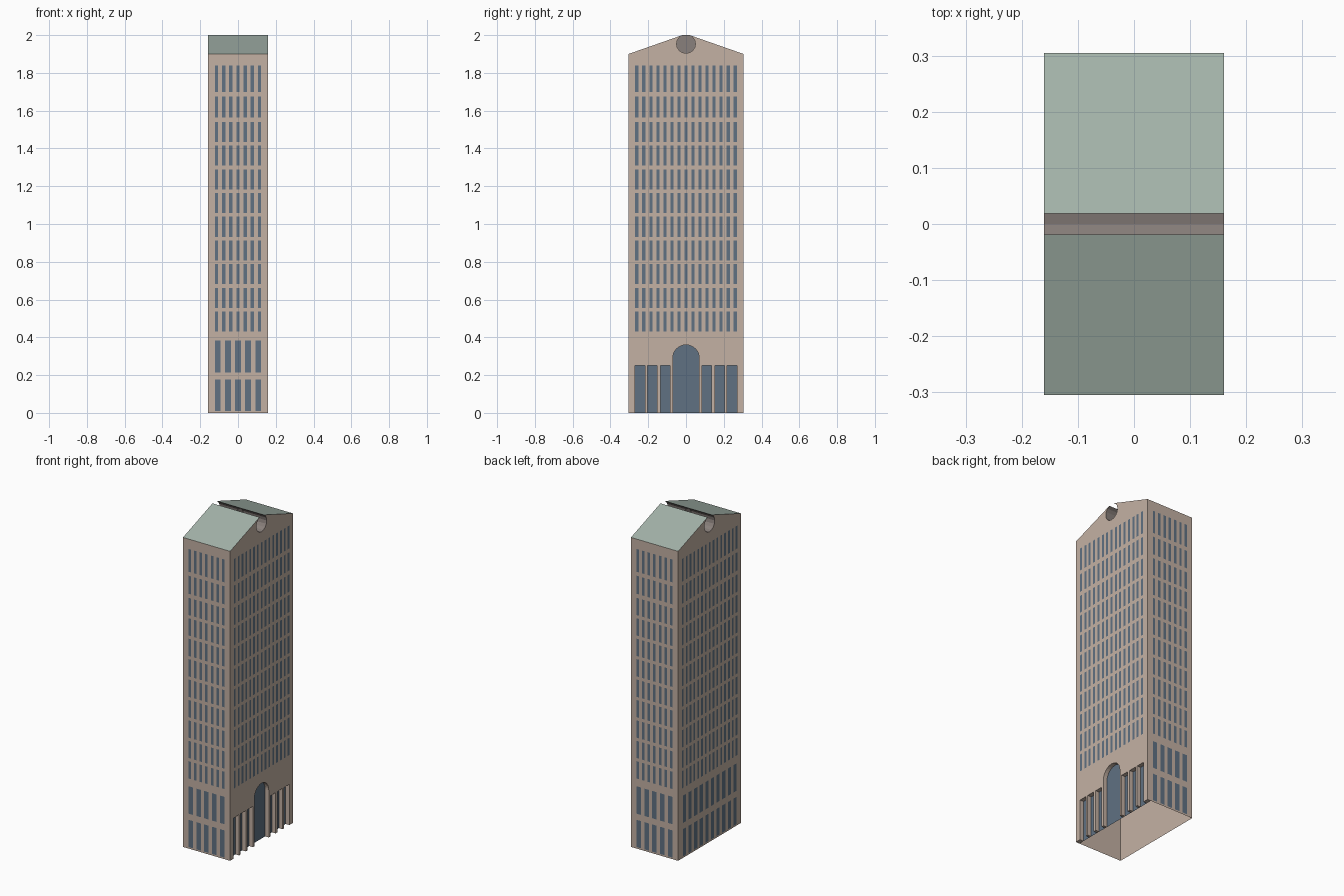
import bpy, math

if "Cube" in bpy.data.objects:
    bpy.data.objects.remove(bpy.data.objects["Cube"])

W, D = 0.16, 0.305          # half width (x), half depth (y)
BASE, EAVE, TOP = 0.41, 1.90, 2.0
INNER = 0.135               # recessed entrance wall


def material(name, rgb):
    m = bpy.data.materials.new(name)
    m.diffuse_color = (*rgb, 1)
    m.use_nodes = True
    m.node_tree.nodes["Principled BSDF"].inputs["Base Color"].default_value = m.diffuse_color
    return m


STONE = material("stone", (0.55, 0.44, 0.37))
GLASS = material("glass", (0.115, 0.165, 0.225))
COPPER = material("copper", (0.37, 0.45, 0.40))
SHADE = material("groove_grey", (0.25, 0.215, 0.20))


def make(name, verts, faces, mats, slots=None):
    me = bpy.data.meshes.new(name)
    me.from_pydata(verts, [], faces)
    for m in mats:
        me.materials.append(m)
    if slots:
        for p, s in zip(me.polygons, slots):
            p.material_index = s
    ob = bpy.data.objects.new(name, me)
    bpy.context.collection.objects.link(ob)
    return ob


def extrude_x(name, prof, x0, x1, mats, slots, skip=()):
    """Extrude a clockwise (y, z) outline along x; slots: caps, then one per side."""
    n = len(prof)
    verts = [(x, y, z) for x in (x0, x1) for y, z in prof]
    faces, use = [list(range(n)), list(range(2 * n - 1, n - 1, -1))], [0, 0]
    for i in range(n):
        if i not in skip:
            j = (i + 1) % n
            faces.append([i, n + i, n + j, j])
            use.append(slots[i])
    return make(name, verts, faces, mats, use)


# tower with gabled roof and round groove along the ridge
R = 0.05
ZC = TOP - R * math.cos(math.pi / 8)
arc = [(R * math.sin(a), ZC + R * math.cos(a))
       for a in (-math.pi / 8 * k for k in range(1, 16))]
prof = [(-D, BASE), (-D, EAVE)] + arc + [(D, EAVE), (D, BASE)]
slots = [0, 1] + [2] * 14 + [1, 0, 0]
extrude_x("tower", prof, -W, W, [STONE, COPPER, SHADE], slots, skip=(len(prof) - 1,))

# disc closing the groove halfway
make("groove_disc", [(0, y, z) for y, z in arc], [list(range(len(arc)))], [SHADE])

# base walls, open below, with glazed wall behind the entrance screen
ring = [(-W, -D), (INNER, -D), (INNER, D), (-W, D)]
make("base_walls", [(x, y, z) for z in (0, BASE) for x, y in ring],
     [[i, (i + 1) % 4, 4 + (i + 1) % 4, 4 + i] for i in range(4)],
     [STONE, GLASS], [0, 1, 0, 0])


# entrance screen with arch and six side openings
def slot(y0, y1, h=0.25):
    return [(y1, 0), (y1, h), (y0, h), (y0, 0)]


sides = [(0.085, 0.136), (0.153, 0.204), (0.218, 0.27)]
arch = [(0.07, 0)] + [(0.07 * math.cos(math.pi * k / 16), 0.29 + 0.07 * math.sin(math.pi * k / 16))
                      for k in range(17)] + [(-0.07, 0)]
screen = [(-D, 0), (-D, BASE), (D, BASE), (D, 0)]
for a, b in reversed(sides):
    screen += slot(a, b)
screen += arch
for a, b in sides:
    screen += slot(-b, -a)
extrude_x("entrance_screen", screen, INNER, W, [STONE], [0] * len(screen))


# windows
def grid(name, place, cols, pitch, width, rows, centre=0.0):
    verts, faces = [], []
    for c in range(cols):
        u = centre + (c - (cols - 1) / 2) * pitch
        for z0, z1 in rows:
            k = len(verts)
            for du, z in ((-1, z0), (1, z0), (1, z1), (-1, z1)):
                verts.append(place(u + du * width / 2, z))
            faces.append([k, k + 1, k + 2, k + 3])
    return make(name, verts, faces, [GLASS])


E = 0.001
faces4 = {
    "front": lambda u, z: (u, -D - E, z),
    "back": lambda u, z: (-u, D + E, z),
    "right": lambda u, z: (W + E, u, z),
    "left": lambda u, z: (-W - E, -u, z),
}
upper = [(1.70, 1.84), (1.565, 1.676)]
upper += [(1.54 - 0.1254 * i - 0.106, 1.54 - 0.1254 * i) for i in range(9)]
lower = [(0.01, 0.177), (0.215, 0.383)]
for side, place in faces4.items():
    narrow = side in ("front", "back")
    grid(side + "_upper_windows", place, 7 if narrow else 15,
         0.038 if narrow else 0.0372, 0.017, upper)
    if side != "right":
        grid(side + "_lower_windows", place, 5 if narrow else 10,
             0.0535 if narrow else 0.0545, 0.031, lower)
